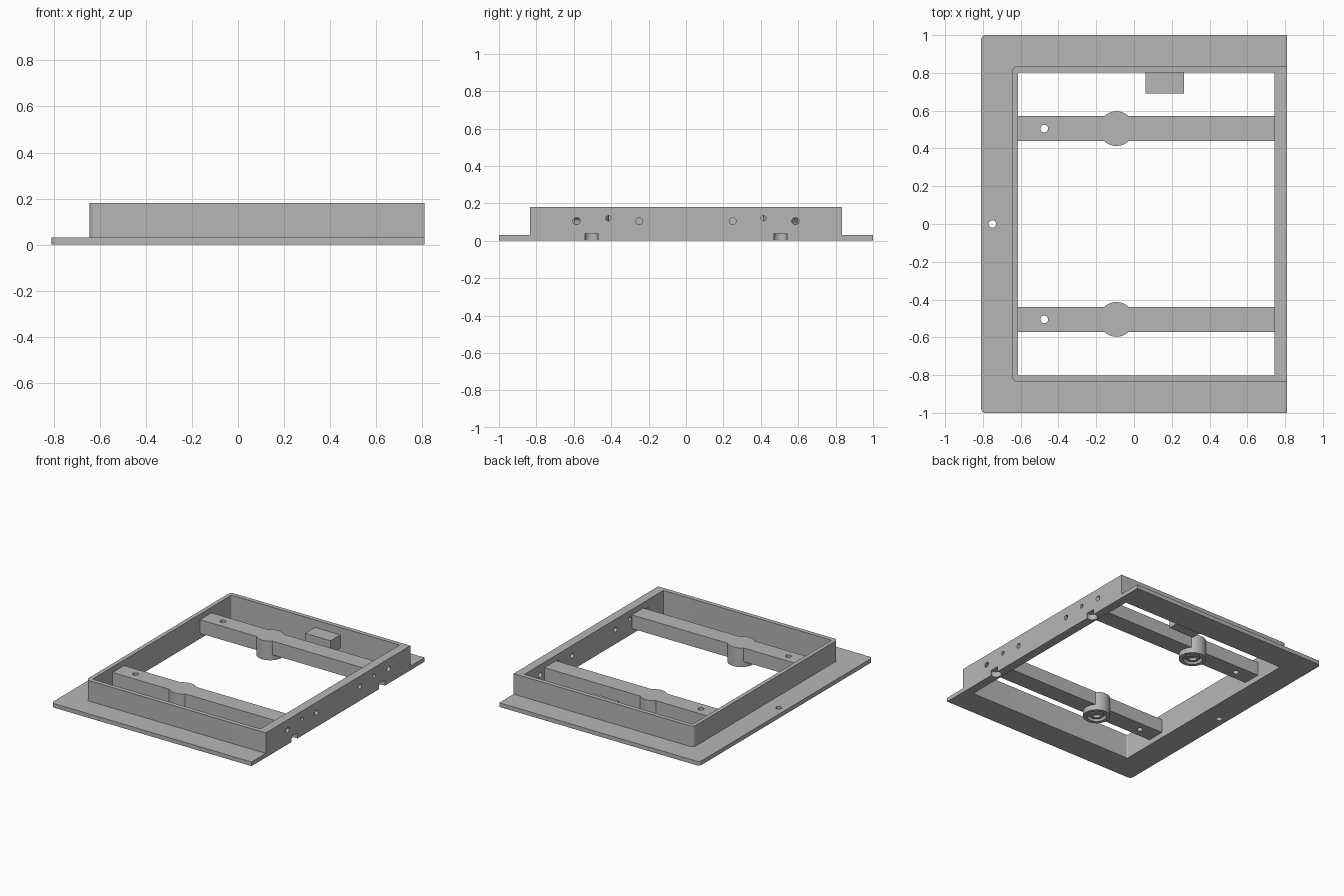
import bpy, bmesh, math
from mathutils import Matrix, Vector

cube = bpy.data.objects.get("Cube")
if cube:
    bpy.data.objects.remove(cube, do_unlink=True)

grey = bpy.data.materials.new("plain grey")
grey.use_nodes = True
colour = (0.47, 0.47, 0.47, 1)
grey.diffuse_color = colour
grey.node_tree.nodes["Principled BSDF"].inputs["Base Color"].default_value = colour


def make(name, bm):
    bmesh.ops.recalc_face_normals(bm, faces=bm.faces)
    mesh = bpy.data.meshes.new(name)
    bm.to_mesh(mesh)
    bm.free()
    mesh.materials.append(grey)
    ob = bpy.data.objects.new(name, mesh)
    bpy.context.collection.objects.link(ob)
    return ob


def slab(name, x0, x1, y0, y1, z0, z1, left_r=0, right_r=0):
    """Upright prism whose left and right plan corners can be rounded."""
    corners = [(x0, y0, left_r, 180), (x1, y0, right_r, 270),
               (x1, y1, right_r, 0), (x0, y1, left_r, 90)]
    bm = bmesh.new()
    ring = []
    for x, y, r, start in corners:
        cx = x + r if x == x0 else x - r
        cy = y + r if y == y0 else y - r
        for i in range(7 if r else 1):
            a = math.radians(start + 15 * i)
            ring.append(bm.verts.new((cx + r * math.cos(a), cy + r * math.sin(a), z0)))
    face = bm.faces.new(ring)
    top = bmesh.ops.extrude_face_region(bm, geom=[face])["geom"]
    bmesh.ops.translate(bm, vec=(0, 0, z1 - z0),
                        verts=[g for g in top if isinstance(g, bmesh.types.BMVert)])
    return make(name, bm)


def rod(name, centre, radius, length, axis=(0, 0, 1), sides=32):
    bm = bmesh.new()
    turn = Vector((0, 0, 1)).rotation_difference(Vector(axis)).to_matrix().to_4x4()
    bmesh.ops.create_cone(bm, cap_ends=True, segments=sides, radius1=radius,
                          radius2=radius, depth=length,
                          matrix=Matrix.Translation(centre) @ turn)
    return make(name, bm)


def combine(target, tools, operation):
    """Apply boolean tools one after another and remove them."""
    for tool in tools:
        mod = target.modifiers.new("join", "BOOLEAN")
        mod.operation = operation
        mod.solver = "EXACT"
        mod.object = tool
        bpy.context.view_layer.objects.active = target
        bpy.ops.object.modifier_apply(modifier=mod.name)
        bpy.data.objects.remove(tool, do_unlink=True)


def smooth(ob):
    bpy.ops.object.select_all(action="DESELECT")
    ob.select_set(True)
    bpy.context.view_layer.objects.active = ob
    bpy.ops.object.shade_smooth_by_angle(angle=math.radians(30))


# Flanged frame with a raised rim, open in the middle
frame = slab("frame", -0.81, 0.81, -1, 1, 0, 0.03, left_r=0.025)
rim = slab("rim", -0.645, 0.81, -0.835, 0.835, 0, 0.18, left_r=0.03)
combine(frame, [rim], "UNION")
cuts = [slab("opening", -0.615, 0.745, -0.803, 0.803, -0.1, 0.3, left_r=0.01),
        rod("flange_hole", (-0.75, 0, 0), 0.02, 0.2)]

# Drilled holes and lower pockets in the thick right wall
for s in (-1, 1):
    cuts += [rod("wall_hole", (0.78, s * 0.25, 0.105), 0.018, 0.15, (1, 0, 0)),
             rod("small_hole", (0.78, s * 0.415, 0.12), 0.014, 0.15, (1, 0, 0)),
             rod("angled_hole", (0.81, s * 0.585, 0.105), 0.018, 0.22, (1, -s * 0.5, 0)),
             rod("pocket", (0.795, s * 0.505, 0), 0.037, 0.08)]
combine(frame, cuts, "DIFFERENCE")
smooth(frame)

# Cross bars, each with a round boss that is hollowed underneath
for s, side in ((-1, "front"), (1, "back")):
    y = s * 0.505
    bar = slab(side + "_cross_bar", -0.615, 0.745, y - 0.066, y + 0.066, 0.04, 0.14)
    combine(bar, [rod("boss", (-0.093, y, 0.07), 0.092, 0.14, sides=48)], "UNION")
    combine(bar, [rod("recess", (-0.093, y, 0), 0.066, 0.05),
                  rod("bar_hole", (-0.475, y, 0.1), 0.02, 0.3)], "DIFFERENCE")
    smooth(bar)
    collar = rod(side + "_boss_collar", (-0.093, y, 0.0175), 0.046, 0.025)
    combine(collar, [rod("bore", (-0.093, y, 0.01), 0.026, 0.03)], "DIFFERENCE")
    smooth(collar)

# Small block on the inside of the back wall
slab("wall_block", 0.06, 0.265, 0.69, 0.803, 0.03, 0.125)
